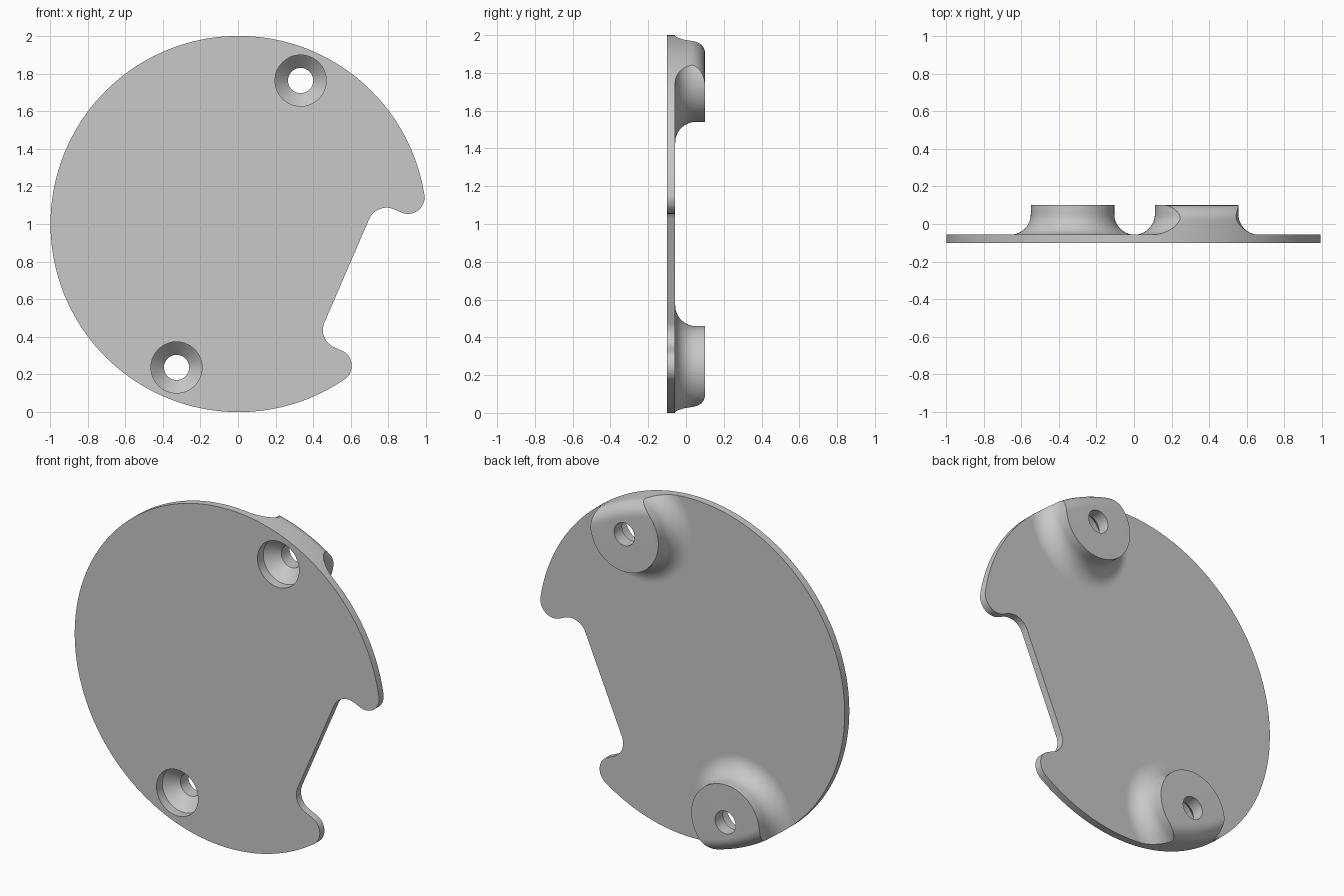
import bpy, bmesh, math
from mathutils import Matrix

if "Cube" in bpy.data.objects:
    bpy.data.objects.remove(bpy.data.objects["Cube"], do_unlink=True)

FRONT, PLATE_BACK, BACK = 0.1, 0.057, -0.1   # local heights, +w faces the front
BOSS_V = 0.831                               # boss distance from the disc centre
TILT = math.atan2(0.397, 0.918)

# Local frame: u towards the notch, v through both bosses, w to the front
c, s = math.cos(TILT), math.sin(TILT)
FRAME = Matrix(((c, s, 0, 0.003), (0, 0, -1, 0), (-s, c, 0, 1), (0, 0, 0, 1)))

grey = bpy.data.materials.new("light_grey")
grey.use_nodes = True
colour = (0.58, 0.58, 0.58, 1)
grey.diffuse_color = colour
grey.node_tree.nodes["Principled BSDF"].inputs["Base Color"].default_value = colour


def arc(cx, cy, r, a0, a1, n):
    """Points on an arc, angles in degrees."""
    angles = [math.radians(a0 + (a1 - a0) * i / n) for i in range(n + 1)]
    return [(cx + r * math.cos(a), cy + r * math.sin(a)) for a in angles]


def finish(bm, name):
    bmesh.ops.remove_doubles(bm, verts=bm.verts, dist=1e-5)
    bmesh.ops.recalc_face_normals(bm, faces=bm.faces)
    bm.transform(FRAME)
    mesh = bpy.data.meshes.new(name)
    bm.to_mesh(mesh)
    bm.free()
    mesh.materials.append(grey)
    obj = bpy.data.objects.new(name, mesh)
    bpy.context.collection.objects.link(obj)
    return obj


def lathe(name, profile, v=0.0, steps=96):
    """Spin an (radius, height) profile about the w axis at (0, v)."""
    bm = bmesh.new()
    verts = [bm.verts.new((r, v, w)) for r, w in profile]
    edges = [bm.edges.new(pair) for pair in zip(verts, verts[1:])]
    bmesh.ops.spin(bm, geom=verts + edges, cent=(0, v, 0), axis=(0, 0, 1),
                   angle=2 * math.pi, steps=steps)
    return finish(bm, name)


def cut(obj, tool, operation):
    mod = obj.modifiers.new("cut", "BOOLEAN")
    mod.operation, mod.solver, mod.object = operation, "EXACT", tool
    bpy.ops.object.select_all(action="DESELECT")
    bpy.context.view_layer.objects.active = obj
    obj.select_set(True)
    bpy.ops.object.modifier_apply(modifier=mod.name)


# Plate: disc with a round-cornered notch, mirrored about the u axis
lobe_r, notch_v, notch_u, corner_r = 0.088, 0.40, 0.627, 0.10
lobe_v = notch_v + lobe_r
lobe_u = math.sqrt((1 - lobe_r) ** 2 - lobe_v ** 2)
rim = math.degrees(math.atan2(lobe_v, lobe_u))
half = arc(notch_u + corner_r, notch_v - corner_r, corner_r, 180, 90, 16)
half += arc(lobe_u, lobe_v, lobe_r, -90, rim, 20)
half += arc(0, 0, 1, rim, 180, 90)[1:]
outline = half + [(u, -v) for u, v in reversed(half[:-1])]

bm = bmesh.new()
face = bm.faces.new([bm.verts.new((u, v, PLATE_BACK)) for u, v in outline])
result = bmesh.ops.extrude_face_region(bm, geom=[face])
moved = [g for g in result["geom"] if isinstance(g, bmesh.types.BMVert)]
bmesh.ops.translate(bm, verts=moved, vec=(0, 0, FRONT - PLATE_BACK))
plate = finish(bm, "plate")

# Envelope that trims the bosses to the disc, with a rounded back rim
round_r = 0.08
envelope = lathe("boss_envelope", [(0, 0.2), (1, 0.2)]
                 + arc(1 - round_r, BACK + round_r, round_r, 0, -90, 12)
                 + [(0, BACK)], steps=192)

# Bosses with a flared foot, each drilled and countersunk from the front
boss_r, flare = 0.222, 0.11
foot = arc(boss_r + flare, PLATE_BACK - flare, flare, 90, 180, 16)
boss_profile = ([(0, PLATE_BACK + 0.005), (boss_r + flare, PLATE_BACK + 0.005)]
                + foot + [(boss_r, BACK - 0.05), (0, BACK - 0.05)])
hole_r, sink_r, sink_w = 0.067, 0.136, 0.045
hole_profile = [(0, FRONT + 0.05), (sink_r, FRONT + 0.05), (sink_r, sink_w),
                (hole_r, sink_w - 0.07), (hole_r, BACK - 0.1), (0, BACK - 0.1)]

parts, helpers = [plate], [envelope]
for name, v in (("upper", BOSS_V), ("lower", -BOSS_V)):
    boss = lathe(name + "_boss", boss_profile, v)
    drill = lathe(name + "_drill", hole_profile, v, 64)
    cut(boss, envelope, "INTERSECT")
    cut(boss, drill, "DIFFERENCE")
    cut(plate, drill, "DIFFERENCE")
    parts.append(boss)
    helpers.append(drill)

for helper in helpers:
    bpy.data.objects.remove(helper, do_unlink=True)

# Smooth curved walls, keep the crisp edges
bpy.ops.object.select_all(action="DESELECT")
for part in parts:
    part.select_set(True)
bpy.context.view_layer.objects.active = plate
bpy.ops.object.shade_smooth_by_angle(angle=math.radians(30))
